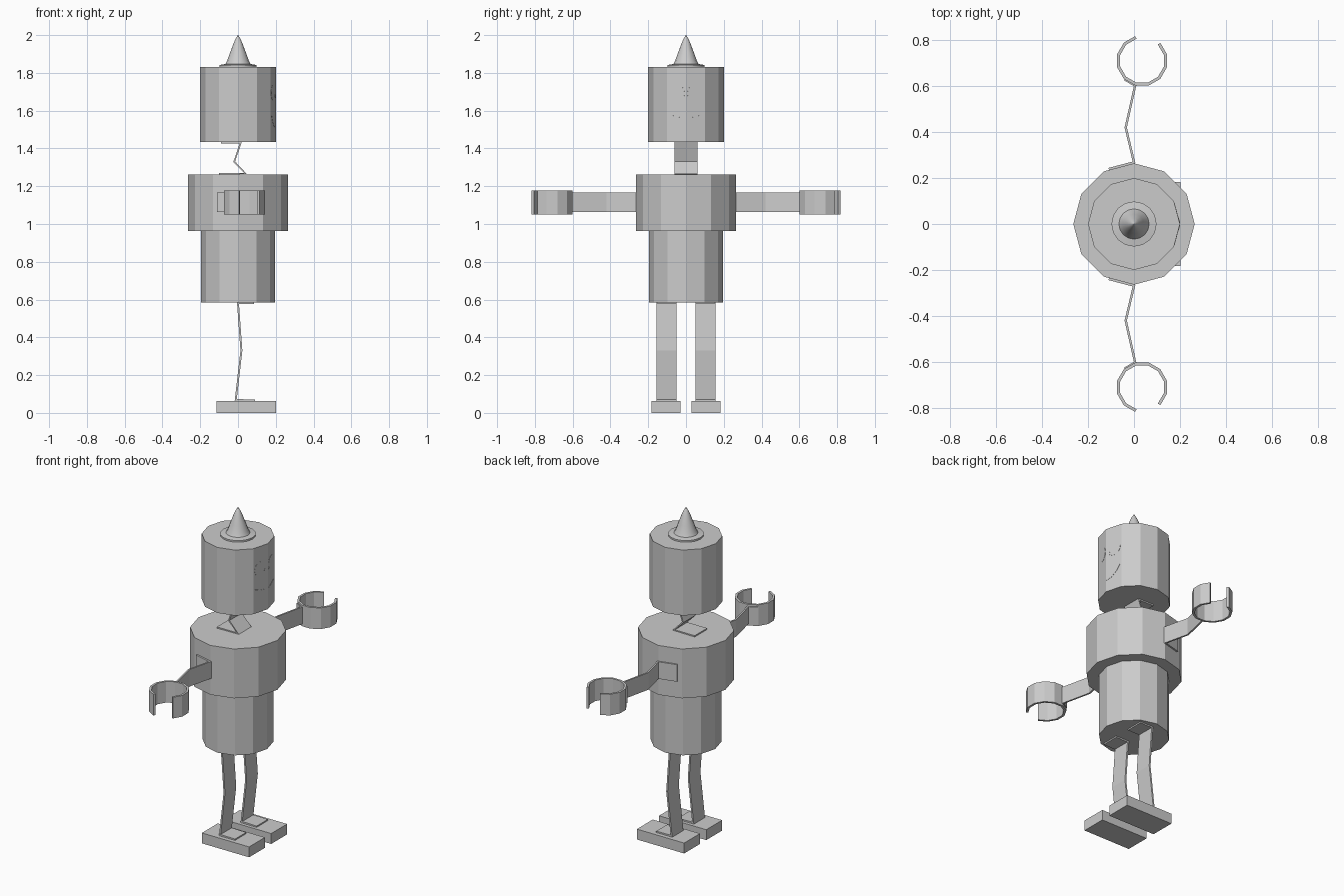
import bpy, bmesh
from math import sin, cos, radians, pi
from mathutils import Vector

if "Cube" in bpy.data.objects:
    bpy.data.objects.remove(bpy.data.objects["Cube"])


def finish(name, bm):
    bmesh.ops.recalc_face_normals(bm, faces=bm.faces[:])
    me = bpy.data.meshes.new(name)
    bm.to_mesh(me)
    bm.free()
    ob = bpy.data.objects.new(name, me)
    bpy.context.collection.objects.link(ob)
    return ob


def lathe(name, profile, n):
    """Closed solid of revolution from (radius, z) points, vertex on +x."""
    bm = bmesh.new()
    rings = [[bm.verts.new((r * cos(2 * pi * i / n), r * sin(2 * pi * i / n), z))
              for i in range(n)] for r, z in profile]
    for a, b in zip(rings, rings[1:]):
        for i in range(n):
            j = (i + 1) % n
            bm.faces.new((a[i], a[j], b[j], b[i]))
    bm.faces.new(rings[0])
    bm.faces.new(rings[-1])
    return finish(name, bm)


def strip(name, path, t, lo, hi, place):
    """Bent sheet strip: 2D path of thickness t, wide from lo to hi."""
    pts = [Vector(p) for p in path]
    bm = bmesh.new()
    rings = []
    for i, p in enumerate(pts):
        dirs = []
        if i > 0:
            dirs.append((p - pts[i - 1]).normalized())
        if i < len(pts) - 1:
            dirs.append((pts[i + 1] - p).normalized())
        norms = [Vector((-d.y, d.x)) for d in dirs]
        m = sum(norms, Vector((0, 0))).normalized()
        off = m * (t / 2 / max(m.dot(norms[0]), 0.5))
        rings.append([bm.verts.new(place(q.x, q.y, w)) for q, w in
                      ((p + off, lo), (p + off, hi), (p - off, hi), (p - off, lo))])
    for a, b in zip(rings, rings[1:]):
        for i in range(4):
            j = (i + 1) % 4
            bm.faces.new((a[i], a[j], b[j], b[i]))
    bm.faces.new(rings[0])
    bm.faces.new(rings[-1])
    return finish(name, bm)


def box(name, x0, x1, y0, y1, z0, z1):
    bm = bmesh.new()
    bmesh.ops.create_cube(bm, size=1)
    for v in bm.verts:
        v.co = ((x0 + x1) / 2 + v.co.x * (x1 - x0),
                (y0 + y1) / 2 + v.co.y * (y1 - y0),
                (z0 + z1) / 2 + v.co.z * (z1 - z0))
    return finish(name, bm)


def face_plate(name, outline, side, depth):
    """Thin plate on a front head facet; u runs from the centre edge outwards."""
    ang = radians(15)
    bm = bmesh.new()

    def layer(d):
        out = []
        for u, z in outline:
            x = 0.2 - u * sin(ang) + d * cos(ang)
            y = u * cos(ang) + d * sin(ang)
            out.append(bm.verts.new((x, side * y, z)))
        return out
    a, b = layer(-0.002), layer(depth)
    n = len(a)
    for i in range(n):
        j = (i + 1) % n
        bm.faces.new((a[i], a[j], b[j], b[i]))
    bm.faces.new(a)
    bm.faces.new(b)
    return finish(name, bm)


def disc(u, z, r, n=16):
    return [(u + r * cos(2 * pi * i / n), z + r * sin(2 * pi * i / n)) for i in range(n)]


# Cans: head, chest and belly
lathe("head", [(0.2, 1.435), (0.2, 1.832)], 12)
lathe("chest", [(0.264, 0.963), (0.264, 1.262)], 12)
lathe("belly", [(0.195, 0.585), (0.195, 0.963)], 12)

# Funnel hat
hat = lathe("funnel_hat", [(0.098, 1.832), (0.098, 1.842), (0.066, 1.847), (0.058, 1.862),
                           (0.043, 1.905), (0.024, 1.955), (0.012, 1.982), (0.001, 2.0)], 16)
bpy.context.view_layer.objects.active = hat
hat.select_set(True)
bpy.ops.object.shade_smooth_by_angle(angle=radians(40))
hat.select_set(False)

# Folded neck
strip("neck", [(-0.1, 1.266), (0.04, 1.267), (-0.02, 1.33), (0.014, 1.429), (-0.09, 1.431)],
      0.008, -0.06, 0.06, lambda a, b, w: (a, w, b))

# Claw outline: open twelve-sided ring
claw = [(0.035 + 0.105 * cos(radians(d)), 0.71 + 0.105 * sin(radians(d)))
        for d in range(105, 406, 30)]

for s, tag in ((1, "left"), (-1, "right")):
    # Legs and feet
    strip(tag + "_leg", [(0.085, 0.582), (0.0, 0.581), (0.018, 0.33), (-0.012, 0.068), (0.09, 0.066)],
          0.01, 0.05, 0.157, lambda a, b, w: (a, s * w, b))
    y0, y1 = sorted((s * 0.03, s * 0.182))
    box(tag + "_foot", -0.115, 0.202, y0, y1, 0, 0.063)
    # Arms and claws
    strip(tag + "_arm", [(-0.11, 0.239), (0.0, 0.268), (-0.036, 0.42), (0.005, 0.602), (-0.042, 0.63)],
          0.01, 1.064, 1.167, lambda a, b, w: (a, s * b, w))
    strip(tag + "_claw", claw, 0.013, 1.05, 1.178, lambda a, b, w: (a, s * b, w))
    # Face
    face_plate(tag + "_eye", disc(0.052, 1.695, 0.044), s, 0.001)
    face_plate(tag + "_pupil", disc(0.018, 1.68, 0.009, 8), s, 0.002)
    face_plate(tag + "_mouth", [(0, 1.505), (0.035, 1.515), (0.07, 1.545), (0.092, 1.58),
                                (0.05, 1.567), (0, 1.56)], s, 0.001)
